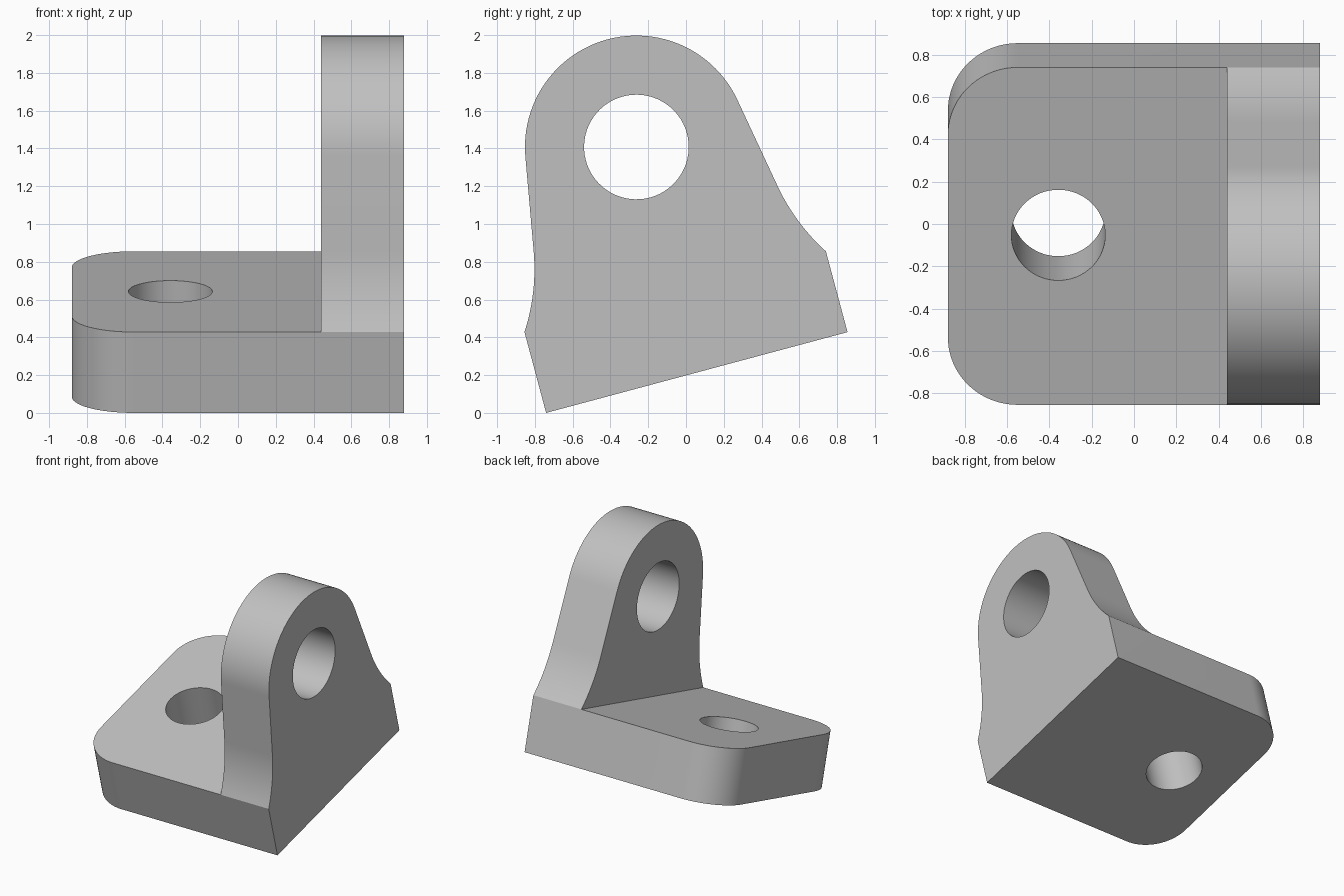
import bpy
import bmesh
from math import sin, cos, tan, atan2, hypot, radians, pi
from mathutils import Matrix

cube = bpy.data.objects.get("Cube")
if cube:
    bpy.data.objects.remove(cube)

# Main dimensions, before tilting
HALF_X, HALF_Y, THICK = 0.88, 0.826, 0.443
CORNER = 0.33
LUG_X = 0.44
EYE_Z, EYE_R = THICK + 0.793, 0.59
FILLET_Z = THICK + 0.4
LEAN, TILT = radians(10), radians(15)

grey = bpy.data.materials.new("plain grey")
grey.use_nodes = True
colour = (0.53, 0.53, 0.53, 1)
grey.diffuse_color = colour
grey.node_tree.nodes["Principled BSDF"].inputs["Base Color"].default_value = colour


def arc(cx, cy, r, start, end, steps):
    angles = [start + (end - start) * i / steps for i in range(steps + 1)]
    return [(cx + r * cos(a), cy + r * sin(a)) for a in angles]


def prism(name, outline, axis, low, high):
    """Extrude a closed outline along x or z."""
    bm = bmesh.new()
    place = (lambda u, v: (low, u, v)) if axis == "x" else (lambda u, v: (u, v, low))
    face = bm.faces.new([bm.verts.new(place(u, v)) for u, v in outline])
    moved = bmesh.ops.extrude_face_region(bm, geom=[face])["geom"]
    step = (high - low, 0, 0) if axis == "x" else (0, 0, high - low)
    bmesh.ops.translate(bm, vec=step, verts=[g for g in moved if isinstance(g, bmesh.types.BMVert)])
    bmesh.ops.recalc_face_normals(bm, faces=bm.faces)
    mesh = bpy.data.meshes.new(name)
    bm.to_mesh(mesh)
    bm.free()
    mesh.materials.append(grey)
    obj = bpy.data.objects.new(name, mesh)
    bpy.context.collection.objects.link(obj)
    return obj


def combine(target, tool, operation):
    """Apply a boolean and discard the tool."""
    mod = target.modifiers.new(operation, "BOOLEAN")
    mod.operation, mod.solver, mod.object = operation, "EXACT", tool
    bpy.ops.object.select_all(action="DESELECT")
    target.select_set(True)
    bpy.context.view_layer.objects.active = target
    bpy.ops.object.modifier_apply(modifier=mod.name)
    bpy.data.objects.remove(tool)


# Base plate with two rounded corners
inner = HALF_Y - CORNER
plate = [(HALF_X, -HALF_Y), (HALF_X, HALF_Y)]
plate += arc(CORNER - HALF_X, inner, CORNER, pi / 2, pi, 20)
plate += arc(CORNER - HALF_X, -inner, CORNER, pi, 1.5 * pi, 20)
bracket = prism("angle_bracket", plate, "z", 0, THICK)

# Upright lug: round eye, leaning flanks, flared foot
tangent_y = EYE_R * cos(LEAN)
tangent_z = EYE_Z + EYE_R * sin(LEAN)
start_y = tangent_y + (tangent_z - FILLET_Z) * tan(LEAN)
run, drop = HALF_Y - start_y, FILLET_Z - THICK
turn = 2 * (atan2(run, drop) - LEAN)
flare_r = hypot(run, drop) / (2 * sin(turn / 2))
flare = arc(start_y + flare_r * cos(LEAN), FILLET_Z + flare_r * sin(LEAN), flare_r,
            pi + LEAN + turn, pi + LEAN, 12)
profile = flare + arc(0, EYE_Z, EYE_R, LEAN, pi - LEAN, 48)
profile += [(-y, z) for y, z in reversed(flare)]
lug = prism("upright_lug", profile, "x", LUG_X, HALF_X)
combine(bracket, lug, "UNION")

# Bores through the lug and the plate
circle = arc(0, EYE_Z, 0.277, 0, 2 * pi, 64)[:-1]
combine(bracket, prism("eye_cutter", circle, "x", 0.2, 1.2), "DIFFERENCE")
circle = arc(-0.358, 0.005, 0.222, 0, 2 * pi, 64)[:-1]
combine(bracket, prism("bolt_cutter", circle, "z", -0.3, 0.8), "DIFFERENCE")

# Tilt the finished part and rest it on the ground, centred in depth
mesh = bracket.data
mesh.transform(Matrix.Rotation(TILT, 4, "X"))
ys = [v.co.y for v in mesh.vertices]
low = min(v.co.z for v in mesh.vertices)
mesh.transform(Matrix.Translation((0, -(min(ys) + max(ys)) / 2, -low)))
bpy.ops.object.shade_smooth_by_angle(angle=radians(20))
